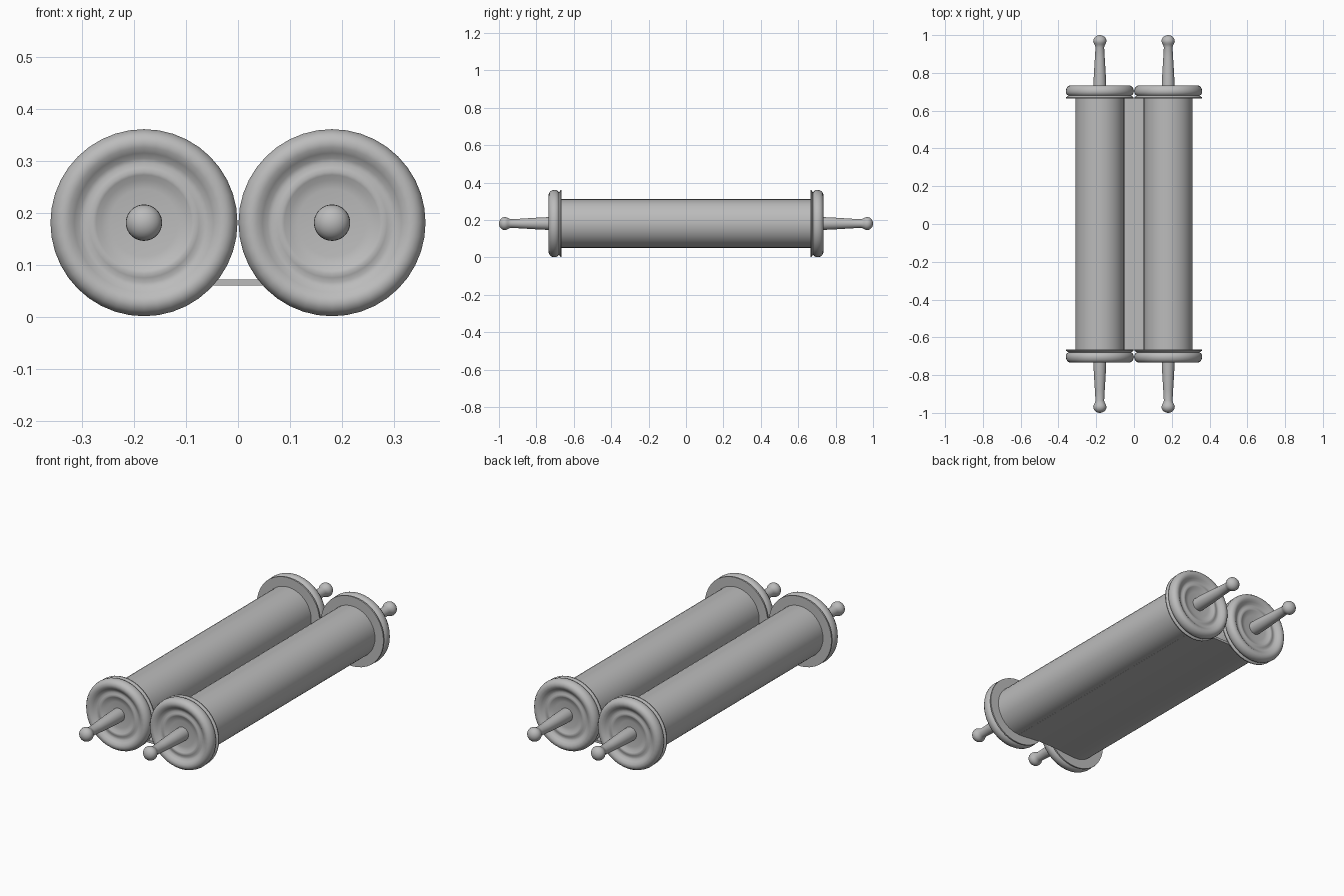
import bpy, bmesh, math

cube = bpy.data.objects.get("Cube")
if cube:
    bpy.data.objects.remove(cube, do_unlink=True)

AXIS_X, AXIS_Z = 0.181, 0.181
SHEET_END = 0.665
SIDES = 40

grey = bpy.data.materials.new("plain grey")
grey.use_nodes = True
colour = (0.5, 0.5, 0.5, 1)
grey.diffuse_color = colour
grey.node_tree.nodes["Principled BSDF"].inputs["Base Color"].default_value = colour


def finish(name, bm, angle):
    bmesh.ops.remove_doubles(bm, verts=bm.verts, dist=1e-5)
    bmesh.ops.recalc_face_normals(bm, faces=bm.faces)
    mesh = bpy.data.meshes.new(name)
    bm.to_mesh(mesh)
    bm.free()
    mesh.materials.append(grey)
    obj = bpy.data.objects.new(name, mesh)
    bpy.context.collection.objects.link(obj)
    bpy.ops.object.select_all(action='DESELECT')
    obj.select_set(True)
    bpy.context.view_layer.objects.active = obj
    bpy.ops.object.shade_smooth_by_angle(angle=math.radians(angle))
    return obj


def lathe(name, profile, x, end=1, angle=40):
    """Spin (radius, y) points around a roller axis."""
    bm = bmesh.new()
    verts = [bm.verts.new((r, y * end, 0)) for r, y in profile]
    edges = [bm.edges.new(pair) for pair in zip(verts, verts[1:])]
    bmesh.ops.spin(bm, geom=verts + edges, cent=(0, 0, 0), axis=(0, 1, 0),
                   angle=math.tau, steps=SIDES, use_duplicate=False)
    obj = finish(name, bm, angle)
    obj.location = (x, 0, AXIS_Z)


# Turned end disc: thin lip, groove, round rim, dished face with a raised ring
disc = [(0, 0.665), (0.178, 0.665), (0.179, 0.671), (0.166, 0.679),
        (0.174, 0.685), (0.179, 0.694), (0.180, 0.705), (0.177, 0.718),
        (0.169, 0.729), (0.157, 0.734), (0.145, 0.732), (0.134, 0.724),
        (0.124, 0.716), (0.115, 0.714), (0.106, 0.717), (0.098, 0.719),
        (0.092, 0.717), (0.082, 0.711), (0.065, 0.708), (0, 0.708)]

# Tapered handle with a rounded knob
handle = [(0, 0.7), (0.034, 0.7), (0.034, 0.74), (0.031, 0.80),
          (0.026, 0.88), (0.023, 0.935), (0.026, 0.945)]
for i in range(9):
    a = math.radians(-35 + 125 * i / 8)
    handle.append((0.035 * math.cos(a), 0.969 + 0.031 * math.sin(a)))

roll = [(0, -SHEET_END), (0.13, -SHEET_END), (0.13, SHEET_END), (0, SHEET_END)]

for side, x in (("left", AXIS_X), ("right", -AXIS_X)):
    lathe(side + "_paper_roll", roll, x)
    for place, end in (("front", -1), ("back", 1)):
        lathe(f"{side}_{place}_disc", disc, x, end, 50)
        lathe(f"{side}_{place}_handle", handle, x, end, 50)

# Paper sheet joining the undersides of the two rolls, lifting gently between them
bm = bmesh.new()
steps, thick = 24, 0.012
lower = []
for i in range(steps + 1):
    x = AXIS_X * (2 * i / steps - 1)
    lift = min(1, (AXIS_X - abs(x)) / 0.14)
    lower.append((x, 0.0505 + 0.0095 * (1 - math.cos(math.pi * lift)) / 2))
outline = lower + [(x, z + thick) for x, z in reversed(lower)]
face = bm.faces.new([bm.verts.new((x, -SHEET_END, z)) for x, z in outline])
new = bmesh.ops.extrude_face_region(bm, geom=[face], use_keep_orig=True)["geom"]
bmesh.ops.translate(bm, vec=(0, 2 * SHEET_END, 0),
                    verts=[v for v in new if isinstance(v, bmesh.types.BMVert)])
finish("paper_sheet", bm, 40)
